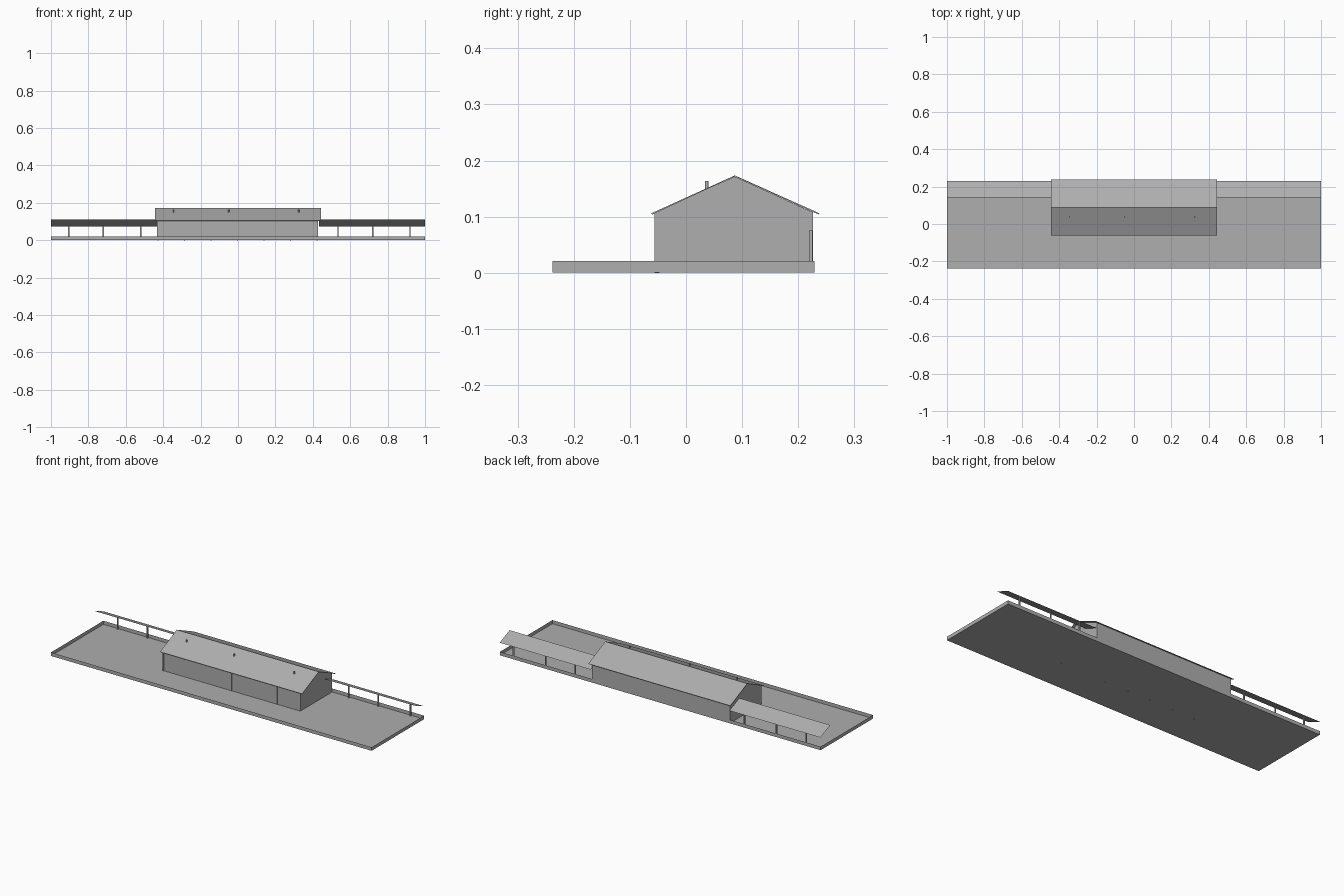
import bpy, bmesh

if "Cube" in bpy.data.objects:
    bpy.data.objects.remove(bpy.data.objects["Cube"])

# Mid grey shared by every part
grey = bpy.data.materials.new("mid_grey")
grey.diffuse_color = (0.425, 0.425, 0.425, 1)
grey.use_nodes = True
grey.node_tree.nodes["Principled BSDF"].inputs["Base Color"].default_value = grey.diffuse_color


def make(name, verts, faces):
    mesh = bpy.data.meshes.new(name)
    mesh.from_pydata(verts, [], faces)
    mesh.materials.append(grey)
    ob = bpy.data.objects.new(name, mesh)
    bpy.context.collection.objects.link(ob)
    return ob


def box(name, x0, x1, y0, y1, z0, z1, open_top=False):
    v = [(x, y, z) for z in (z0, z1) for x, y in ((x0, y0), (x1, y0), (x1, y1), (x0, y1))]
    f = [(3, 2, 1, 0), (0, 1, 5, 4), (1, 2, 6, 5), (2, 3, 7, 6), (3, 0, 4, 7)]
    if not open_top:
        f.append((4, 5, 6, 7))
    return make(name, v, f)


def extrude_x(name, profile, x0, x1):
    n = len(profile)
    v = [(x, y, z) for x in (x0, x1) for y, z in profile]
    f = [tuple(reversed(range(n))), tuple(range(n, 2 * n))]
    f += [(i, (i + 1) % n, n + (i + 1) % n, n + i) for i in range(n)]
    ob = make(name, v, f)
    bm = bmesh.new()
    bm.from_mesh(ob.data)
    bmesh.ops.recalc_face_normals(bm, faces=bm.faces)
    bm.to_mesh(ob.data)
    bm.free()
    return ob


# Platform: shallow open tray with a thin rim
box("platform_tray", -1, 1, -0.238, 0.229, 0.001, 0.021, open_top=True)

# Main building with gabled ends
extrude_x("building_walls",
          [(-0.054, 0.001), (0.226, 0.001), (0.226, 0.108), (0.087, 0.1715), (-0.054, 0.108)],
          -0.433, 0.427)

# Thin overhanging pitched roof, slightly thicker at the eaves
extrude_x("building_roof",
          [(-0.062, 0.106), (0.087, 0.1735), (0.238, 0.106),
           (0.236, 0.104), (0.087, 0.172), (-0.060, 0.104)],
          -0.443, 0.443)

# Slim posts dividing the front wall
for i in range(7):
    x = -0.428 + i * 0.85 / 6
    box(f"wall_post_{i}", x - 0.003, x + 0.003, -0.0558, -0.047, 0, 0.107)

# Roof vent pipes
for i, x in enumerate((-0.345, -0.05, 0.325)):
    bpy.ops.mesh.primitive_cylinder_add(vertices=12, radius=0.0035, depth=0.019,
                                        location=(x, 0.037, 0.1538))
    bpy.context.object.name = f"roof_vent_{i}"
    bpy.context.object.data.materials.append(grey)

# Sloping canopies on both sides, each on three posts
for side, x0, x1, posts in (("left", -1, -0.433, (-0.905, -0.72, -0.52)),
                            ("right", 0.433, 1, (0.535, 0.72, 0.92))):
    make(f"{side}_canopy",
         [(x0, 0.143, 0.110), (x1, 0.143, 0.110), (x1, 0.231, 0.073), (x0, 0.231, 0.073)],
         [(0, 1, 2, 3)])
    for i, x in enumerate(posts):
        box(f"{side}_canopy_post_{i}", x - 0.0035, x + 0.0035, 0.219, 0.225, 0.001, 0.0755)
